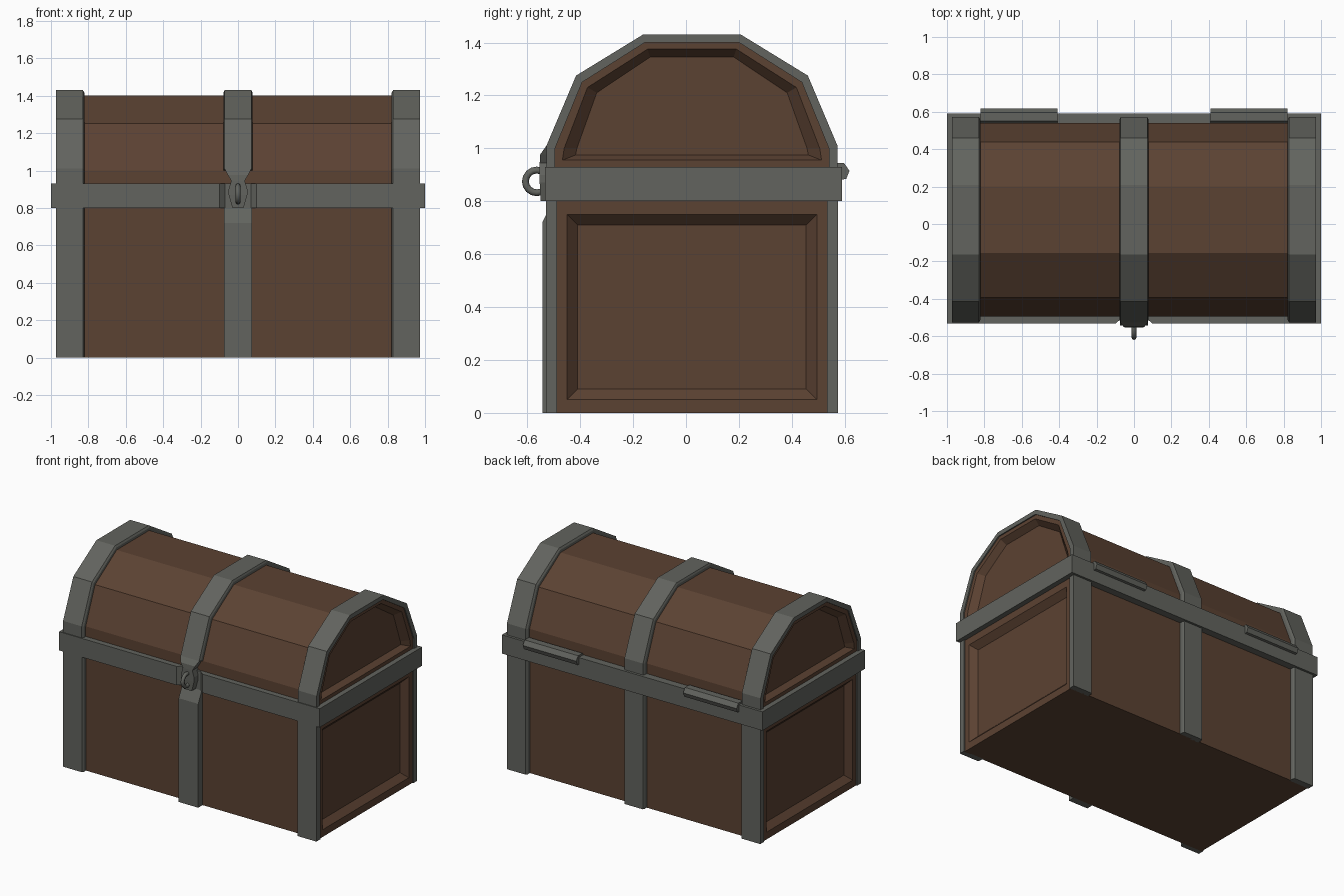
import bpy, bmesh, math

if "Cube" in bpy.data.objects:
    bpy.data.objects.remove(bpy.data.objects["Cube"])

CY = 0.0225  # centre line of the box in y


def material(name, col):
    m = bpy.data.materials.new(name)
    m.diffuse_color = (*col, 1)
    m.use_nodes = True
    m.node_tree.nodes["Principled BSDF"].inputs["Base Color"].default_value = m.diffuse_color
    return m


WOOD = material("brown_wood", (0.105, 0.054, 0.032))
IRON = material("grey_iron", (0.122, 0.126, 0.112))


def loft(name, rings, mat):
    """Skin a list of equal-length 3D rings and cap both ends."""
    bm = bmesh.new()
    vs = [[bm.verts.new(p) for p in r] for r in rings]
    n = len(rings[0])
    for a, b in zip(vs, vs[1:]):
        for i in range(n):
            j = (i + 1) % n
            bm.faces.new((a[i], a[j], b[j], b[i]))
    bm.faces.new(vs[0])
    bm.faces.new(vs[-1])
    bmesh.ops.recalc_face_normals(bm, faces=bm.faces[:])
    me = bpy.data.meshes.new(name)
    bm.to_mesh(me)
    bm.free()
    me.materials.append(mat)
    ob = bpy.data.objects.new(name, me)
    bpy.context.collection.objects.link(ob)
    return ob


def yz(x, pts):
    return [(x, y, z) for y, z in pts]


def xy(z, pts):
    return [(x, y, z) for x, y in pts]


def arch(half):
    """Mirror a half profile (bottom to top) about the centre line."""
    return [(CY - y, z) for y, z in half] + [(CY + y, z) for y, z in reversed(half)]


def panelled(name, outer, rim, floor):
    """Wooden prism along x with a sunken panel at each end."""
    end, depth = 0.965, 0.04
    half = [(end - depth, floor), (end, rim), (end, outer)]
    rings = [yz(-x, p) for x, p in half] + [yz(x, p) for x, p in reversed(half)]
    return loft(name, rings, WOOD)


# Wooden body and lid
panelled("body",
         arch([(0.5175, 0.0), (0.5175, 0.86)]),
         arch([(0.472, 0.05), (0.472, 0.75)]),
         arch([(0.432, 0.09), (0.432, 0.71)]))
lid_half = [(0.5175, 0.9), (0.5175, 1.0), (0.415, 1.25), (0.178, 1.4)]
panelled("lid", arch(lid_half),
         arch([(0.49, 0.955), (0.483, 1.0), (0.395, 1.23), (0.168, 1.375)]),
         arch([(0.44, 0.975), (0.435, 1.0), (0.36, 1.21), (0.158, 1.345)]))

# Iron straps over the lid, with chamfered edges
iron = arch([(0.55, 0.9), (0.55, 1.01), (0.438, 1.275), (0.185, 1.43)])
wood = arch(lid_half)


def lid_strap(name, xs, skip=0):
    """xs: list of (x, height factor) across the strap."""
    rings = []
    for x, f in xs:
        top = [(w[0] + (o[0] - w[0]) * f, w[1] + (o[1] - w[1]) * f)
               for w, o in zip(wood, iron)][skip:]
        rings.append(yz(x, top + wood[skip:][::-1]))
    loft(name, rings, IRON)


for s, side in ((-1, "left"), (1, "right")):
    lid_strap(side + "_lid_strap", [(s * 0.822, 0.6), (s * 0.83, 1), (s * 0.973, 1)])
lid_strap("centre_lid_strap", [(-0.077, 0.6), (-0.071, 1), (0.071, 1), (0.077, 0.6)], 1)

# Iron straps down the body
for sy, face in ((-1, "front"), (1, "back")):
    y0, y1, y2 = (CY + sy * d for d in (0.51, 0.54, 0.5525))
    for s, side in ((-1, "left"), (1, "right")):
        plan = [(s * 0.82, y0), (s * 0.82, y1), (s * 0.828, y2), (s * 0.973, y2), (s * 0.973, y0)]
        loft(f"{face}_{side}_strap", [xy(0, plan), xy(0.82, plan)], IRON)

back_plan = [(-0.077, 0.53), (-0.077, 0.563), (-0.071, 0.575),
             (0.071, 0.575), (0.077, 0.563), (0.077, 0.53)]
loft("back_centre_strap", [xy(0, back_plan), xy(0.82, back_plan)], IRON)
front_side = [(-0.48, 0), (-0.543, 0), (-0.543, 0.72), (-0.503, 0.8), (-0.48, 0.82)]
loft("front_centre_strap", [yz(-0.075, front_side), yz(0.075, front_side)], IRON)

# Rim band with a notch behind the hasp
band = [(-1, -0.533), (-0.1, -0.533), (-0.07, -0.508), (0.07, -0.508),
        (0.1, -0.533), (1, -0.533), (1, 0.59), (-1, 0.59)]
loft("rim_band", [xy(0.8, band), xy(0.93, band)], IRON)

# Hasp: rows of (z, half width, front y)
rows = [(0.8, 0.03, -0.55), (0.87, 0.05, -0.553), (0.9, 0.05, -0.553),
        (0.945, 0.036, -0.553), (0.977, 0.055, -0.551), (1.012, 0.073, -0.526)]
loft("hasp", [xy(z, [(-w, -0.49), (-w, y), (w, y), (w, -0.49)]) for z, w, y in rows], IRON)

# Lock ring
bpy.ops.mesh.primitive_torus_add(major_segments=16, minor_segments=8, major_radius=0.043,
                                 minor_radius=0.013, location=(0, -0.564, 0.875),
                                 rotation=(0, math.pi / 2, 0))
ring = bpy.context.object
ring.name = "lock_ring"
ring.data.materials.append(IRON)
bpy.ops.object.shade_smooth_by_angle(angle=math.radians(50))

# Hinges on the back edge
hinge = [(0.53, 0.92), (0.55, 0.945), (0.597, 0.945), (0.618, 0.915), (0.606, 0.885), (0.58, 0.88)]
for s, side in ((-1, "left"), (1, "right")):
    loft(side + "_hinge", [yz(s * 0.41, hinge), yz(s * 0.82, hinge)], IRON)
